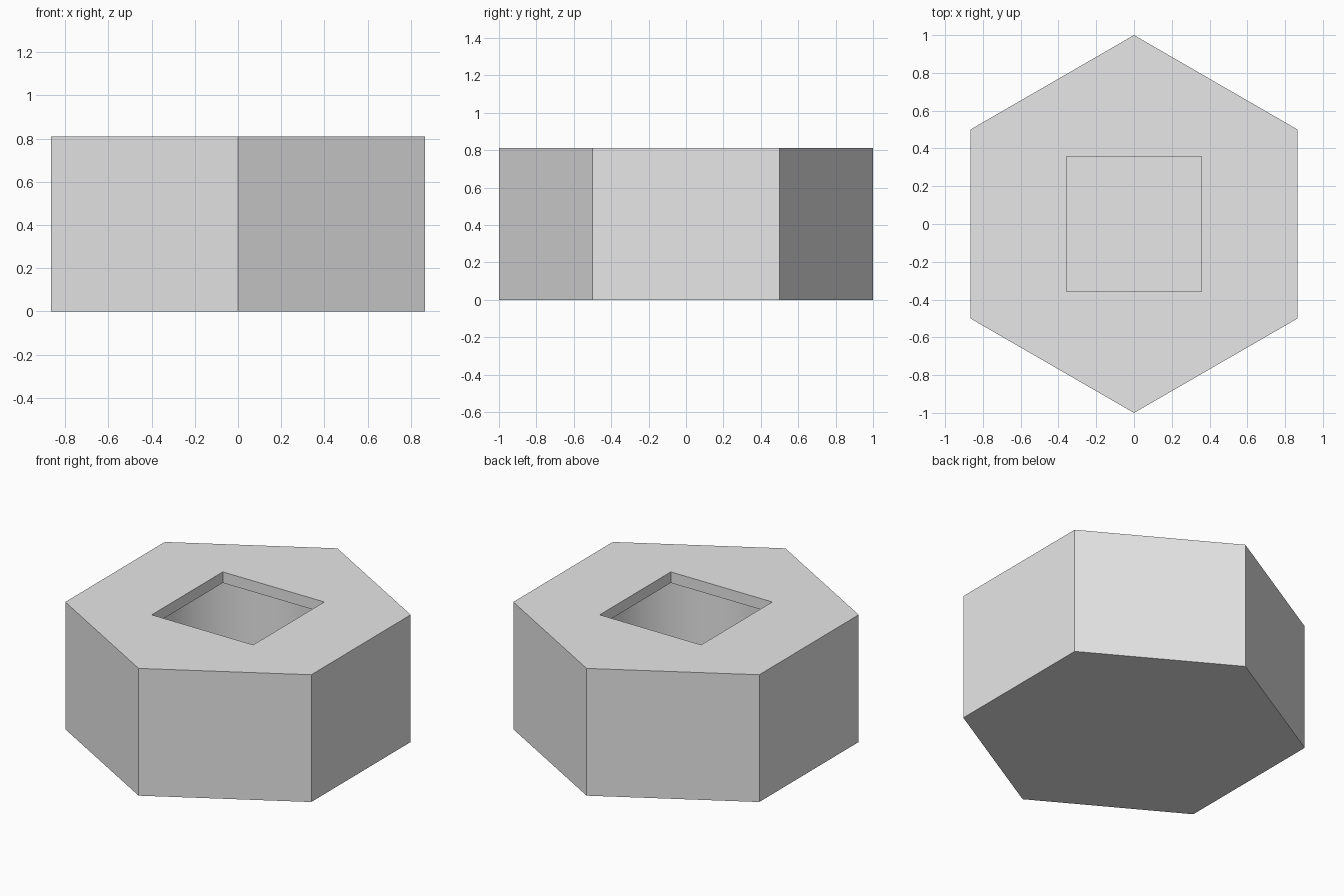
import bpy
import math

HEIGHT = 0.81
LIP = 0.07          # thickness of the top plate around the square opening
FLOOR = 0.07        # thickness of the closed bottom
BORE_RADIUS = 0.55
SOCKET = 0.715      # side of the square opening

cube = bpy.data.objects.get("Cube")
if cube:
    bpy.data.objects.remove(cube, do_unlink=True)

grey = bpy.data.materials.new("plain grey")
grey.use_nodes = True
colour = (0.8, 0.8, 0.8, 1.0)
grey.diffuse_color = colour
grey.node_tree.nodes["Principled BSDF"].inputs["Base Color"].default_value = colour


def prism(name, sides, radius, bottom, top):
    """Upright prism between two heights."""
    bpy.ops.mesh.primitive_cylinder_add(
        vertices=sides, radius=radius, depth=top - bottom,
        location=(0, 0, (bottom + top) / 2))
    obj = bpy.context.object
    obj.name = name
    obj.data.materials.append(grey)
    return obj


def cut(target, cutter):
    """Subtract the cutter and discard it."""
    cutter.hide_render = True
    mod = target.modifiers.new(cutter.name, 'BOOLEAN')
    mod.operation = 'DIFFERENCE'
    mod.solver = 'EXACT'
    mod.object = cutter
    bpy.context.view_layer.objects.active = target
    bpy.ops.object.modifier_apply(modifier=mod.name)
    bpy.data.objects.remove(cutter, do_unlink=True)


# Six-sided body with its points to the front and back
body = prism("hexagonal_body", 6, 1.0, 0, HEIGHT)

# Square opening through the top plate
opening = prism("square_opening", 4, SOCKET / math.sqrt(2), HEIGHT / 2, HEIGHT + 0.1)
opening.rotation_euler.z = math.radians(45)
bpy.context.view_layer.update()
cut(body, opening)

# Wider round chamber under the lip
cut(body, prism("round_chamber", 64, BORE_RADIUS, FLOOR, HEIGHT - LIP))

# Smooth chamber wall, crisp edges elsewhere
bpy.ops.object.select_all(action='DESELECT')
body.select_set(True)
bpy.context.view_layer.objects.active = body
bpy.ops.object.shade_smooth_by_angle(angle=math.radians(30))
